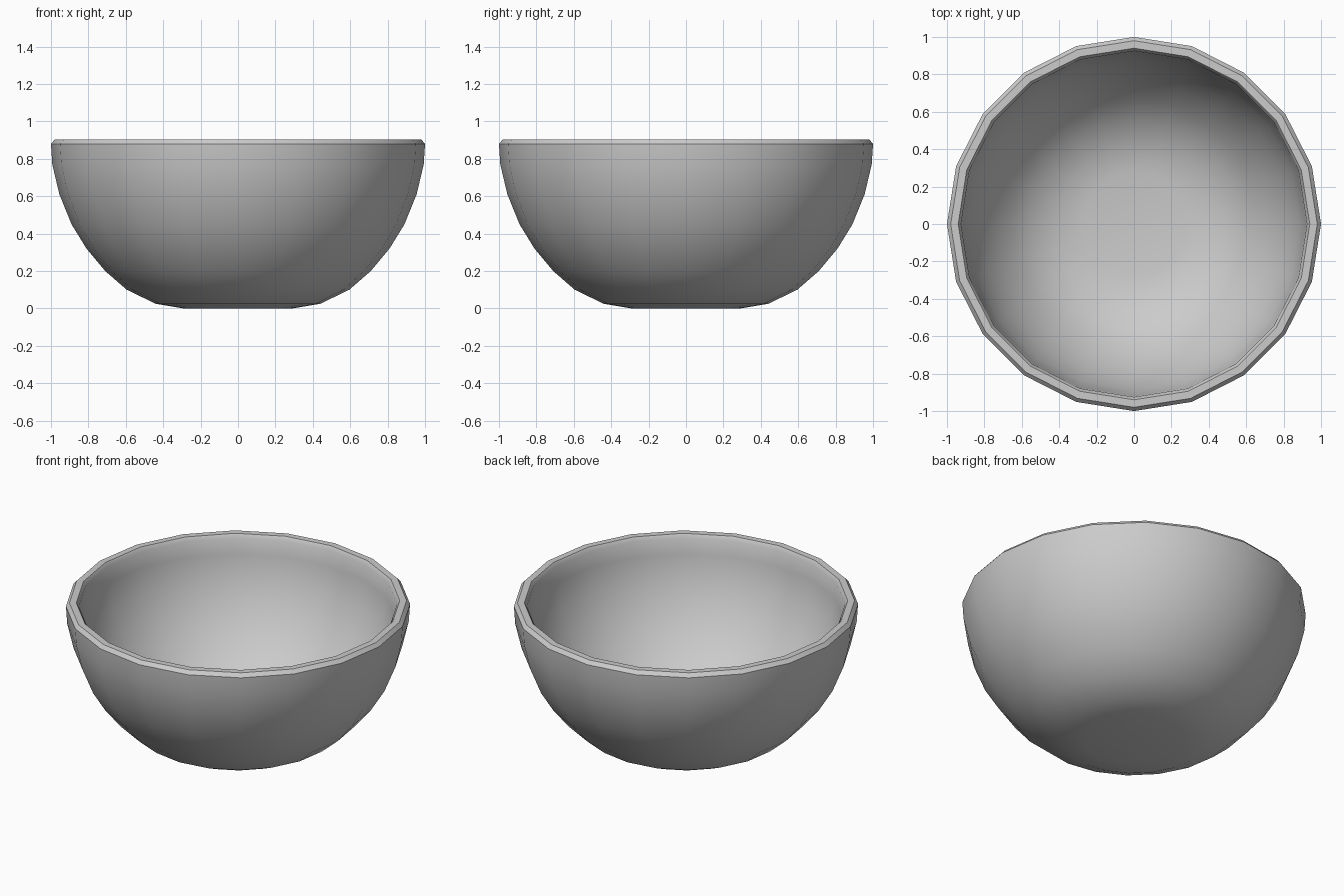
import bpy, bmesh, math

if "Cube" in bpy.data.objects:
    bpy.data.objects.remove(bpy.data.objects["Cube"])

SIDES = 20

# Cross-section: outside wall from the base up, over the rim, down the inside
profile = [
    (0.29, 0.0), (0.44, 0.025), (0.595, 0.10), (0.71, 0.20), (0.81, 0.32),
    (0.89, 0.45), (0.955, 0.61), (0.993, 0.77), (1.0, 0.88),
    (0.98, 0.903), (0.94, 0.903), (0.925, 0.88),
    (0.92, 0.78), (0.885, 0.63), (0.825, 0.485), (0.75, 0.365),
    (0.66, 0.255), (0.555, 0.165), (0.415, 0.10), (0.28, 0.075),
]

bm = bmesh.new()
rings = []
for r, z in profile:
    rings.append([bm.verts.new((r * math.cos(2 * math.pi * i / SIDES),
                                r * math.sin(2 * math.pi * i / SIDES), z))
                  for i in range(SIDES)])

# Walls between neighbouring rings
for a, b in zip(rings, rings[1:]):
    for i in range(SIDES):
        j = (i + 1) % SIDES
        bm.faces.new((a[i], a[j], b[j], b[i]))

# Flat underside and inner floor
bm.faces.new(rings[0][::-1])
bm.faces.new(rings[-1])
bmesh.ops.recalc_face_normals(bm, faces=bm.faces)

mesh = bpy.data.meshes.new("bowl")
bm.to_mesh(mesh)
bm.free()
bowl = bpy.data.objects.new("bowl", mesh)
bpy.context.collection.objects.link(bowl)

# Smooth walls with a crisp rim
bpy.context.view_layer.objects.active = bowl
bowl.select_set(True)
bpy.ops.object.shade_smooth_by_angle(angle=math.radians(30))
